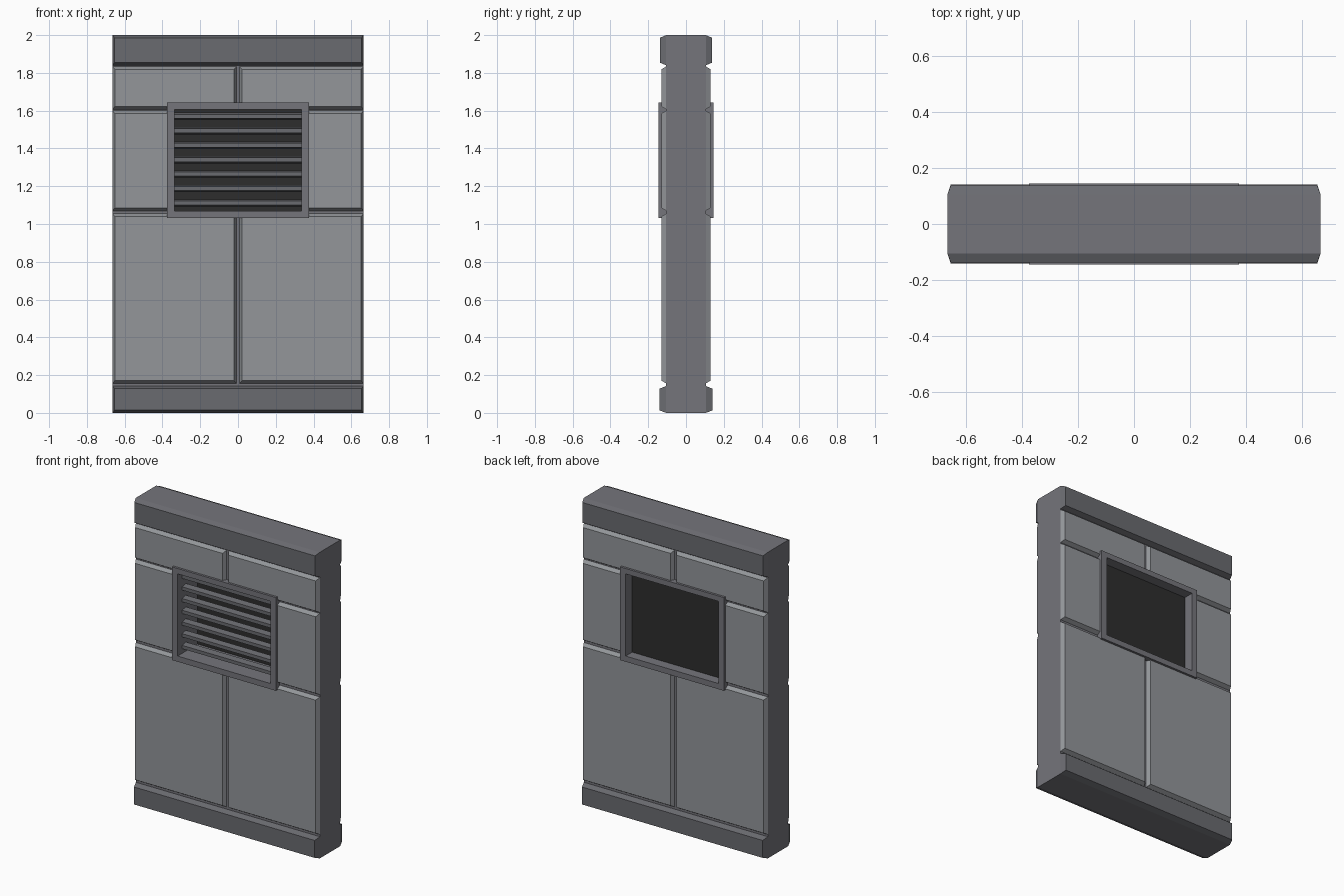
import bpy, bmesh

if "Cube" in bpy.data.objects:
    bpy.data.objects.remove(bpy.data.objects["Cube"])


def srgb(r, g, b):
    lin = lambda c: ((c / 255 + 0.055) / 1.055) ** 2.4
    return (lin(r), lin(g), lin(b), 1)


def material(name, rgb):
    m = bpy.data.materials.new(name)
    m.diffuse_color = srgb(*rgb)
    m.use_nodes = True
    m.node_tree.nodes["Principled BSDF"].inputs["Base Color"].default_value = m.diffuse_color
    return m


PANEL = material("light grey panel", (147, 150, 154))
CORE = material("mid grey metal", (117, 117, 123))
TRIM = material("dark grey trim", (106, 107, 112))
DARK = material("near black", (45, 45, 45))


def build(name, verts, faces, mat):
    bm = bmesh.new()
    vs = [bm.verts.new(v) for v in verts]
    for f in faces:
        bm.faces.new([vs[i] for i in f])
    bmesh.ops.recalc_face_normals(bm, faces=bm.faces)
    me = bpy.data.meshes.new(name)
    bm.to_mesh(me)
    bm.free()
    me.materials.append(mat)
    ob = bpy.data.objects.new(name, me)
    bpy.context.collection.objects.link(ob)
    return ob


def rect(x0, x1, z0, z1, y):
    return [(x0, y, z0), (x1, y, z0), (x1, y, z1), (x0, y, z1)]


def slab(name, x0, x1, z0, z1, y0, y1, mat, ix=0.0, iz=0.0):
    """Box from y0 to y1 whose y1 face is inset by ix, iz (bevelled plate)."""
    verts = rect(x0, x1, z0, z1, y0) + rect(x0 + ix, x1 - ix, z0 + iz, z1 - iz, y1)
    faces = [(0, 1, 2, 3), (4, 5, 6, 7)]
    faces += [(i, (i + 1) % 4, (i + 1) % 4 + 4, i + 4) for i in range(4)]
    return build(name, verts, faces, mat)


def ring(name, outer, inner, y, mat):
    """Rectangular ring extruded from -y to y."""
    verts = rect(*outer, -y) + rect(*inner, -y) + rect(*outer, y) + rect(*inner, y)
    faces = []
    for i in range(4):
        j = (i + 1) % 4
        for a, b in ((0, 4), (4, 12), (12, 8), (8, 0)):
            faces.append((a + i, a + j, b + j, b + i))
    return build(name, verts, faces, mat)


W, Y = 0.665, 0.105

# Core wall with the vent opening, and the vent frame running through it
ring("wall_core", (-W, W, 0, 2), (-0.355, 0.355, 1.05, 1.62), Y, CORE)
ring("vent_frame", (-0.375, 0.375, 1.033, 1.642), (-0.335, 0.335, 1.07, 1.607), 0.145, CORE)

# Bevelled trims and panels on both faces
for side, s in (("front", -1), ("back", 1)):
    slab(f"{side}_top_trim", -W, W, 1.84, 2, s * Y, s * 0.138, TRIM, 0.012, 0.014)
    slab(f"{side}_bottom_trim", -W, W, 0, 0.142, s * Y, s * 0.141, TRIM, 0.012, 0.014)
    rows = (("lower", 0.156, 1.055, 0.008), ("middle", 1.07, 1.6, 0.34),
            ("upper", 1.607, 1.834, 0.008))
    for row, z0, z1, gap in rows:
        for hand, x0, x1 in (("left", -W, -gap), ("right", gap, W)):
            slab(f"{side}_{row}_panel_{hand}", x0, x1, z0, z1, s * Y, s * 0.13,
                 PANEL, 0.013, 0.015)

# Dark plate closing the vent
slab("vent_backing", -0.345, 0.345, 1.06, 1.615, 0.06, 0.078, DARK)

# Louvre slats behind the front opening
for i in range(7):
    z = 1.111 + i * 0.0765
    slab(f"vent_slat_{i + 1}", -0.34, 0.34, z - 0.019, z + 0.019, -0.06, -0.098,
         TRIM, 0, 0.008)
